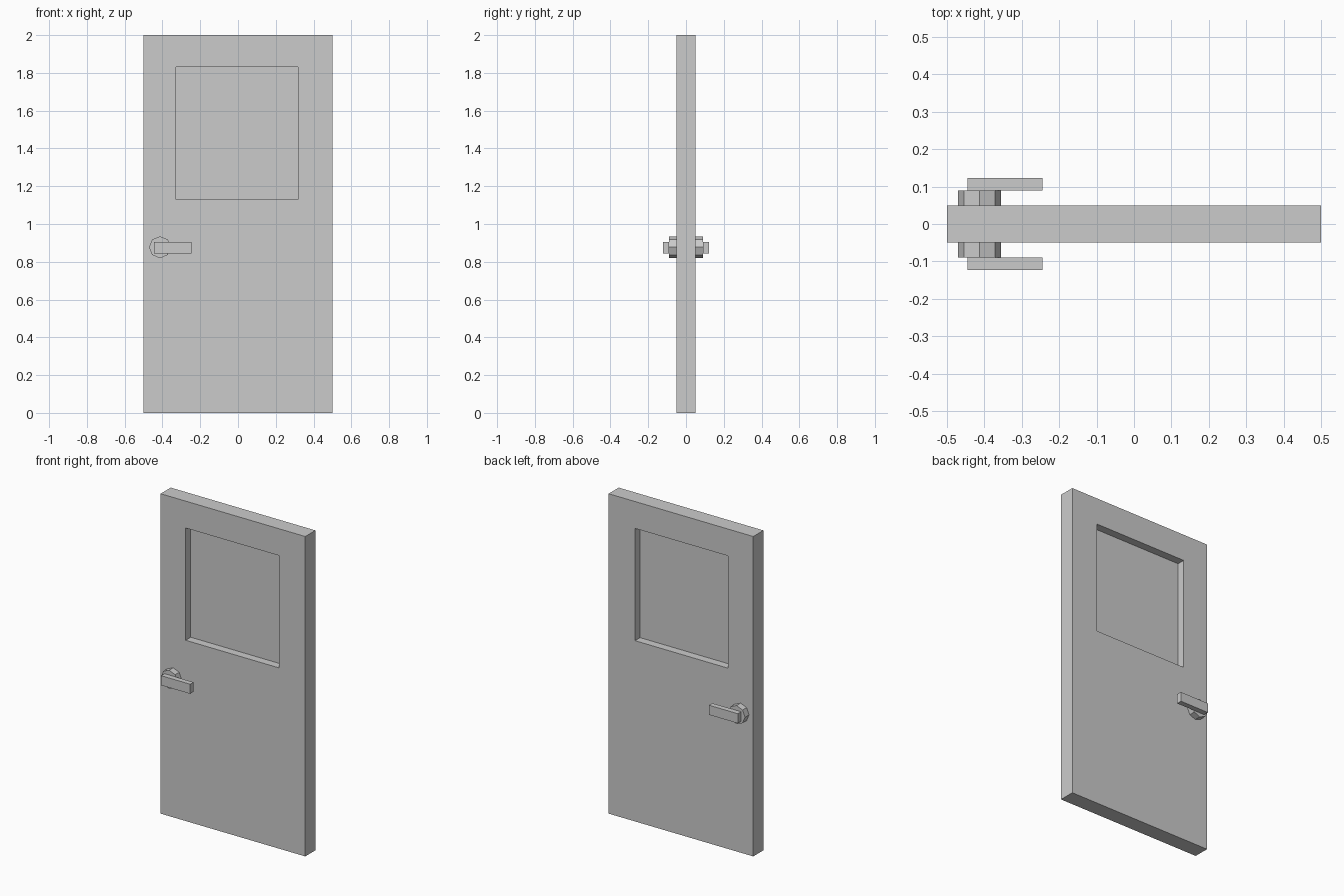
import bpy, bmesh
from math import radians

if "Cube" in bpy.data.objects:
    bpy.data.objects.remove(bpy.data.objects["Cube"])


def make_object(name, bm):
    bmesh.ops.recalc_face_normals(bm, faces=bm.faces)
    mesh = bpy.data.meshes.new(name)
    bm.to_mesh(mesh)
    bm.free()
    obj = bpy.data.objects.new(name, mesh)
    bpy.context.collection.objects.link(obj)
    return obj


def rect(bm, x0, x1, z0, z1, y):
    return [bm.verts.new((x, y, z)) for x, z in
            ((x0, z0), (x1, z0), (x1, z1), (x0, z1))]


WINDOW = (-0.327, 0.318, 1.13, 1.832)
HALF = 0.05

# Door leaf: a frame of four closed rings around the window opening
bm = bmesh.new()
rings = [rect(bm, -0.5, 0.5, 0, 2, -HALF), rect(bm, -0.5, 0.5, 0, 2, HALF),
         rect(bm, *WINDOW, HALF), rect(bm, *WINDOW, -HALF)]
for a, b in zip(rings, rings[1:] + rings[:1]):
    for i in range(4):
        j = (i + 1) % 4
        bm.faces.new((a[i], a[j], b[j], b[i]))
make_object("door_leaf", bm)

# Thin pane set halfway through the door
bm = bmesh.new()
bm.faces.new(rect(bm, *WINDOW, 0))
make_object("window_pane", bm)

# Octagonal handle base and flat lever on each face of the door
for side, sign in (("front", -1), ("back", 1)):
    bpy.ops.mesh.primitive_cylinder_add(
        vertices=8, radius=0.058, depth=0.04,
        location=(-0.413, sign * 0.07, 0.877), rotation=(radians(90), 0, 0))
    bpy.context.object.name = side + "_handle_base"

    bpy.ops.mesh.primitive_cube_add(size=1, location=(-0.345, sign * 0.1065, 0.875))
    lever = bpy.context.object
    lever.name = side + "_lever"
    lever.scale = (0.2, 0.033, 0.06)
